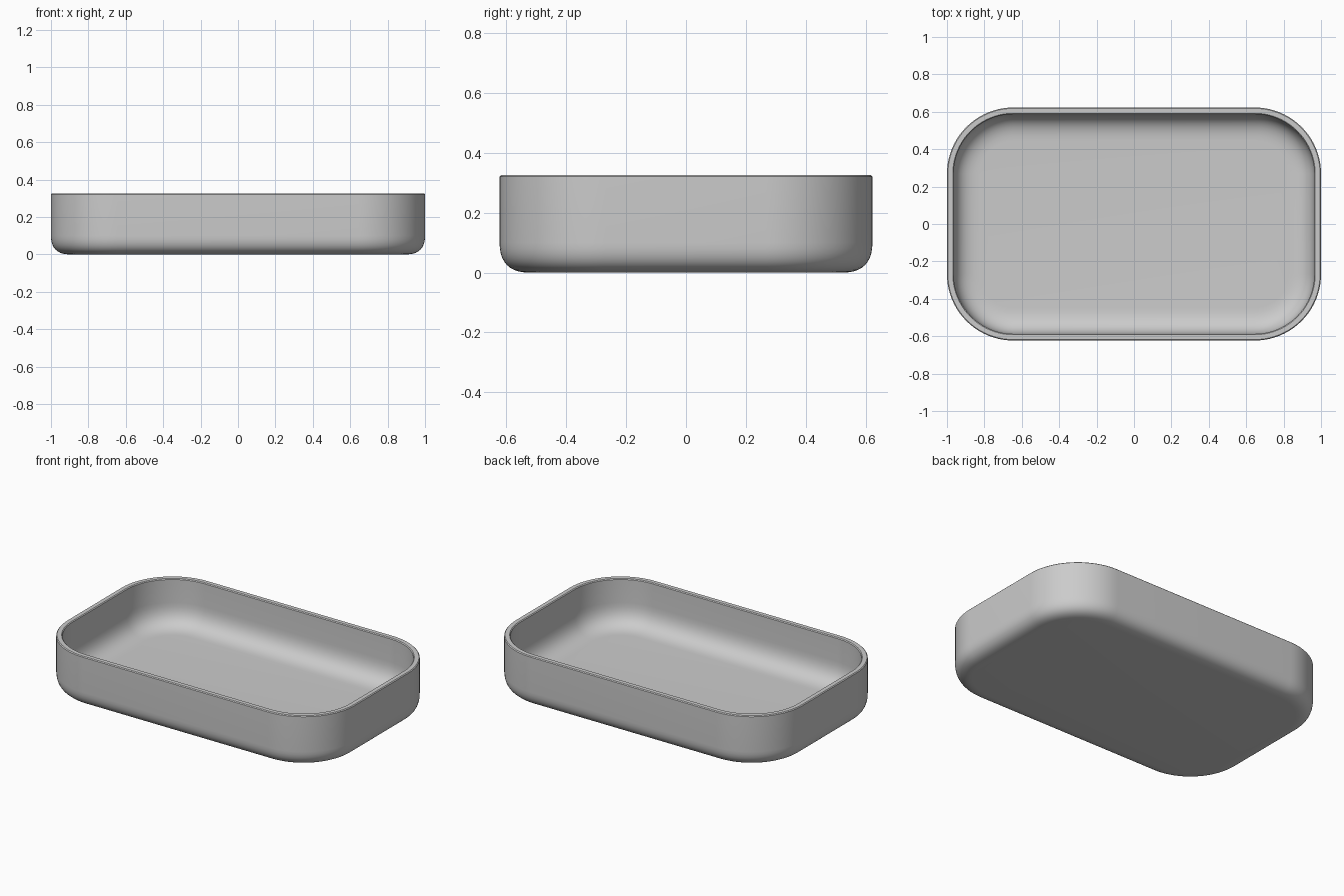
import bpy
import bmesh
import math

cube = bpy.data.objects.get("Cube")
if cube:
    bpy.data.objects.remove(cube, do_unlink=True)

HALF_X, HALF_Y, HEIGHT = 1.0, 0.623, 0.326
CORNER, WALL, FLOOR = 0.355, 0.036, 0.036
CORNER_STEPS, FILLET_STEPS = 20, 10

grey = bpy.data.materials.new("plain grey")
grey.use_nodes = True
colour = (0.6, 0.6, 0.6, 1)
grey.diffuse_color = colour
grey.node_tree.nodes["Principled BSDF"].inputs["Base Color"].default_value = colour


def outline(inset):
    """Rounded rectangle drawn in from the outer wall by the inset."""
    radius = CORNER - inset
    points = []
    for quarter, (sx, sy) in enumerate([(1, 1), (-1, 1), (-1, -1), (1, -1)]):
        for i in range(CORNER_STEPS + 1):
            a = (quarter + i / CORNER_STEPS) * math.pi / 2
            points.append((sx * (HALF_X - CORNER) + radius * math.cos(a),
                           sy * (HALF_Y - CORNER) + radius * math.sin(a)))
    return points


def fillet(inset, z, size):
    """Soft curve from floor to wall, as (inset, height) pairs."""
    pairs = []
    for i in range(FILLET_STEPS + 1):
        t = i / FILLET_STEPS
        pairs.append((inset + size * (1 - t) ** 2, z + size * t ** 2))
    return pairs


# Wall section: outer base, outer wall, eased rim, inner wall, inner floor
EASE = 0.005
section = fillet(0, 0, 0.1)
section += [(0, HEIGHT - EASE), (EASE, HEIGHT),
            (WALL - EASE, HEIGHT), (WALL, HEIGHT - EASE)]
section += reversed(fillet(WALL, FLOOR, 0.14))

# Sweep the section around the outline and close both floors
bm = bmesh.new()
rings = [[bm.verts.new((x, y, z)) for x, y in outline(inset)]
         for inset, z in section]
for low, high in zip(rings, rings[1:]):
    for i in range(len(low)):
        j = (i + 1) % len(low)
        bm.faces.new((low[i], low[j], high[j], high[i]))
bm.faces.new(list(reversed(rings[0])))
bm.faces.new(rings[-1])
bmesh.ops.recalc_face_normals(bm, faces=bm.faces)

mesh = bpy.data.meshes.new("tray")
bm.to_mesh(mesh)
bm.free()
mesh.materials.append(grey)
tray = bpy.data.objects.new("tray", mesh)
bpy.context.collection.objects.link(tray)

bpy.ops.object.select_all(action='DESELECT')
tray.select_set(True)
bpy.context.view_layer.objects.active = tray
bpy.ops.object.shade_smooth_by_angle(angle=math.radians(35))
